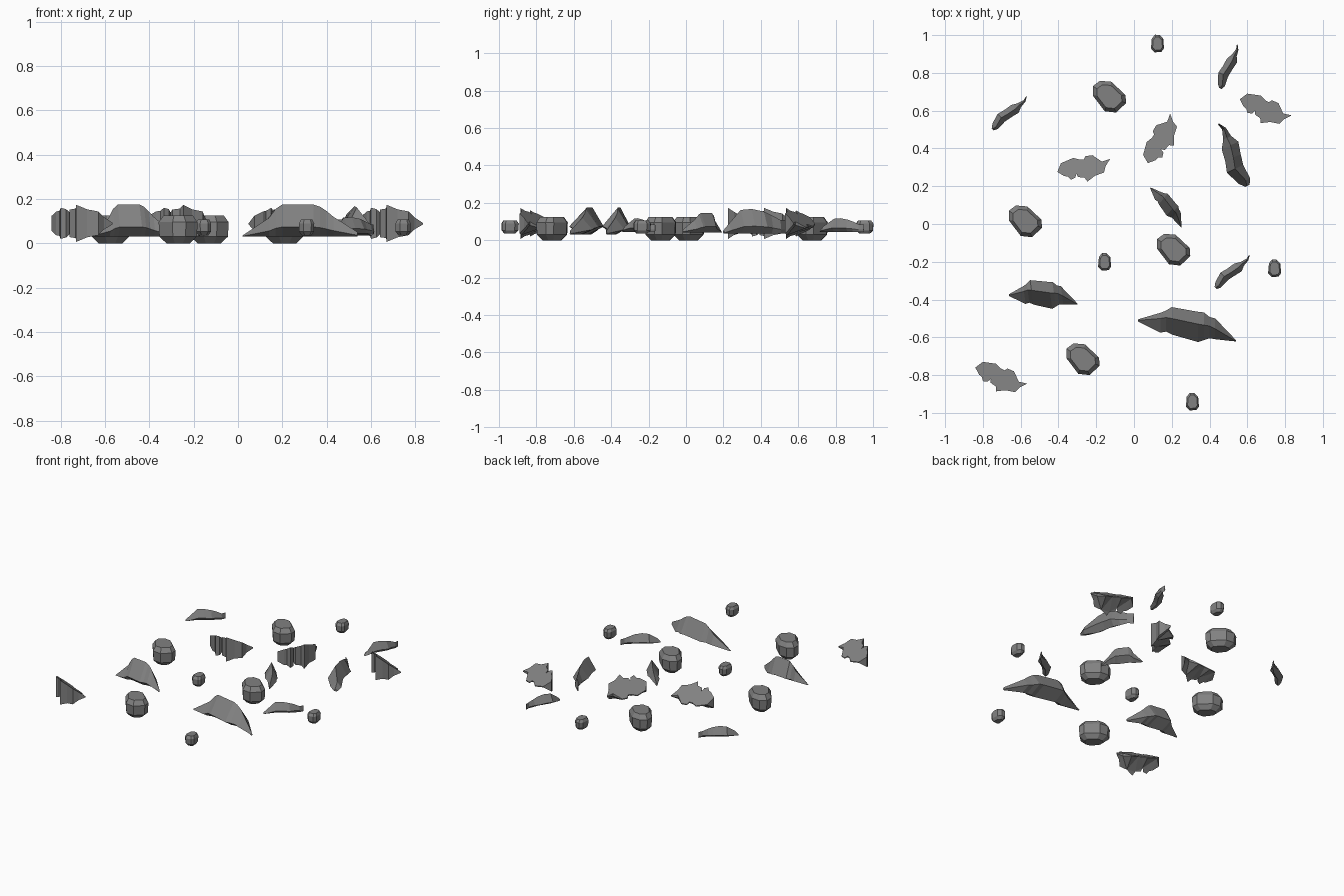
import bpy, bmesh
from math import radians
from mathutils import Matrix, Vector

if "Cube" in bpy.data.objects:
    bpy.data.objects.remove(bpy.data.objects["Cube"])

stone = bpy.data.materials.new("grey stone")
stone.use_nodes = True
stone.diffuse_color = (0.22, 0.22, 0.22, 1)
stone.node_tree.nodes["Principled BSDF"].inputs["Base Color"].default_value = stone.diffuse_color


def loft(rings):
    """Skin closed rings of points and cap both ends."""
    bm = bmesh.new()
    loops = [[bm.verts.new(p) for p in ring] for ring in rings]
    for a, b in zip(loops, loops[1:]):
        for i in range(len(a)):
            j = (i + 1) % len(a)
            bm.faces.new((a[i], a[j], b[j], b[i]))
    bm.faces.new(loops[0][::-1])
    bm.faces.new(loops[-1])
    bmesh.ops.recalc_face_normals(bm, faces=bm.faces)
    bmesh.ops.triangulate(bm, faces=[f for f in bm.faces if len(f.verts) > 4])
    mesh = bpy.data.meshes.new("stone_mesh")
    bm.to_mesh(mesh)
    bm.free()
    mesh.materials.append(stone)
    return mesh


def place(name, mesh, x, y, turn=0, scale=(1, 1, 1), z=0):
    obj = bpy.data.objects.new(name, mesh)
    obj.location = (x, y, z)
    obj.rotation_euler.z = radians(turn)
    obj.scale = scale
    bpy.context.collection.objects.link(obj)


def ridge_stone(stations, base):
    """Stations: x, front y, back y, ridge y, ridge z."""
    rings = []
    for x, front, back, ridge, top in stations:
        side = base + 0.3 * (top - base)
        rings.append([(x, front, side), (x, ridge, top), (x, back, side),
                      (x, front * 0.6 + back * 0.4, base)])
    return loft(rings)


# Boulders and pebbles share one faceted stone
outline = [(-.088, .055), (-.05, .083), (.01, .078), (.085, .008),
           (.088, -.035), (.035, -.085), (-.025, -.078), (-.088, .005)]
levels = [(0, .6), (.03, .96), (.095, 1), (.125, .75)]
round_stone = loft([[(x * s, y * s, z) for x, y in outline] for z, s in levels])
for i, (x, y) in enumerate([(-.13, .675), (-.575, .015), (.21, -.135), (-.27, -.715)]):
    place(f"boulder_{i + 1}", round_stone, x, y)
for i, (x, y) in enumerate([(.125, .953), (-.155, -.203), (.745, -.237), (.31, -.943)]):
    place(f"pebble_{i + 1}", round_stone, x, y, -40, (.48, .52, .57), .035)

# Long ridged crystals
long_stone = ridge_stone([
    (-.26, .015, .025, .02, .035), (-.14, -.045, .06, .03, .115),
    (-.11, -.04, .072, .035, .155), (-.08, -.055, .09, .03, .175),
    (.06, -.095, .065, .0, .175), (.09, -.085, .062, -.005, .165),
    (.12, -.075, .038, -.01, .145), (.15, -.08, .03, -.025, .12),
    (.26, -.092, -.085, -.09, .05)], .03)
place("long_crystal", long_stone, .28, -.53)
place("short_crystal", long_stone, -.485, -.37, 8, (.68, .9, 1))
place("small_crystal", long_stone, .18, .1, -40, (.5, .5, .72), .02)

# Slivers with a hooked tip
hook_stone = ridge_stone([
    (-.125, -.01, .005, 0, .055), (-.105, -.02, .02, -.005, .075),
    (-.05, -.018, .038, .01, .115), (-.01, -.025, .028, 0, .118),
    (.035, -.035, .022, -.008, .11), (.065, -.022, .005, -.008, .1),
    (.1, -.018, -.005, -.012, .085), (.125, -.004, 0, -.002, .085)], .045)
place("sliver_1", hook_stone, .52, -.25, 44)
place("sliver_2", hook_stone, -.66, .59, 44)
place("sliver_3", hook_stone, .5, .835, 69)
place("hooked_crystal", hook_stone, .52, .365, 115, (1.45, 1.7, 1.8), -.045)

# Jagged wedges: one tilted flat top, thick serrated front, thin back
jagged = [(-.14, .05), (-.1, .08), (-.03, .07), (-.005, .045), (.015, .035), (.03, .045),
          (.065, .03), (.09, -.025), (.135, -.035), (.095, -.055), (.07, -.08),
          (.02, -.07), (-.03, -.076), (-.032, -.05), (-.06, -.03), (-.058, -.01),
          (-.075, -.025), (-.1, -.022), (-.105, .0), (-.12, .012)]
top_ring, low_ring = [], []
for x, y in jagged:
    lift = .022 - .33 * x - .68 * y
    top_ring.append((x, y, .09 + lift))
    low_ring.append((x, y, min(.09 - lift, .084 + lift)))
wedge = loft([low_ring, top_ring])
for i, (x, y, turn) in enumerate([(-.7, -.81, 0), (.7, .61, 0), (-.26, .305, 31), (.14, .455, 83)]):
    place(f"jagged_wedge_{i + 1}", wedge, x, y, turn)
